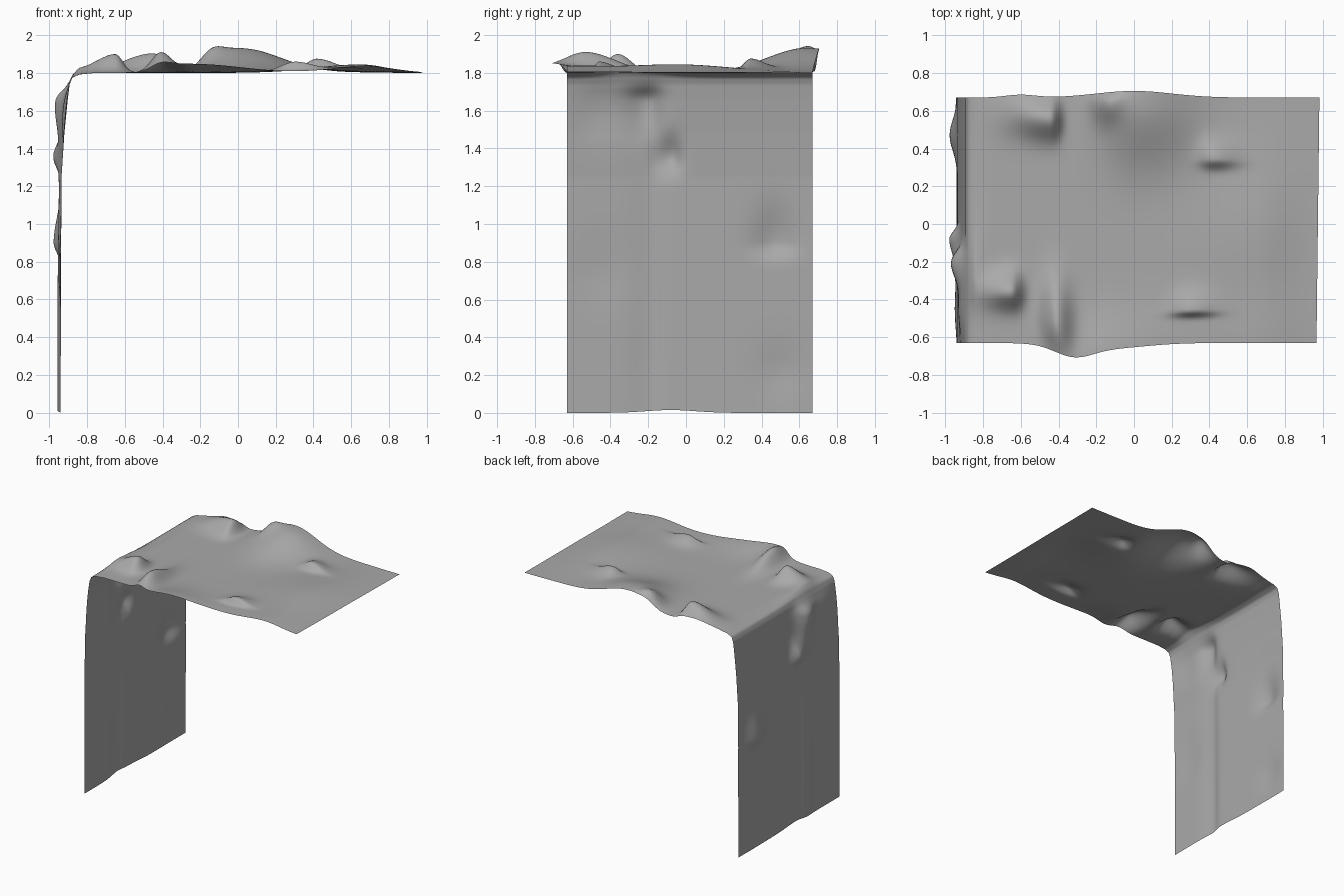
import bpy
import bmesh
from math import exp
from mathutils import Vector

cube = bpy.data.objects.get("Cube")
if cube:
    bpy.data.objects.remove(cube)

FRONT, BACK, ROWS, STEP = -0.63, 0.67, 100, 0.014

# Cross-section from the foot of the wall, over the bend, to the free edge
PROFILE = [(-0.94, 0), (-0.938, 0.7), (-0.935, 1.25), (-0.92, 1.48),
           (-0.902, 1.66), (-0.892, 1.74), (-0.878, 1.775), (-0.84, 1.792),
           (-0.76, 1.8), (0.975, 1.8)]

# Swellings: centre, height, then the spread on the low and high side of each axis
SHEET_BUMPS = [
    # back hill with its sharp crest
    (0.02, 0.6, 0.13, 0.14, 0.21, 0.19, 0.3),
    (-0.14, 0.62, 0.065, 0.055, 0.06, 0.07, 0.04),
    # back corner knoll, steep on the inner side
    (-0.44, 0.55, 0.1, 0.14, 0.035, 0.07, 0.07),
    (-0.6, 0.66, 0.03, 0.1, 0.1, 0.08, 0.1),
    # small knoll near the free edge
    (0.42, 0.34, 0.055, 0.05, 0.09, 0.03, 0.07),
    # front corner knoll and the ridge beside it
    (-0.65, -0.36, 0.1, 0.1, 0.04, 0.06, 0.07),
    (-0.41, -0.48, 0.1, 0.05, 0.055, 0.1, 0.14),
    (-0.25, -0.66, 0.05, 0.13, 0.27, 0.1, 0.14),
    # front lip with a steep face
    (0.3, -0.46, 0.05, 0.07, 0.09, 0.018, 0.07),
    # broad gentle swells
    (0.68, -0.64, 0.03, 0.16, 0.16, 0.2, 0.2),
    (0.65, -0.05, 0.045, 0.25, 0.14, 0.3, 0.3),
    (-0.86, -0.25, 0.025, 0.1, 0.06, 0.15, 0.15),
]
WALL_BUMPS = [
    (0.47, 0.9, 0.04, 0.08, 0.08, 0.05, 0.13),
    (-0.08, 1.36, 0.05, 0.06, 0.04, 0.06, 0.07),
    (-0.21, 1.65, 0.055, 0.08, 0.06, 0.13, 0.05),
    (-0.45, 1.6, 0.02, 0.1, 0.1, 0.1, 0.1),
    (-0.45, 0.75, 0.012, 0.1, 0.1, 0.12, 0.15),
    (0.5, 0.22, 0.015, 0.09, 0.09, 0.1, 0.1),
    (-0.18, 0.3, 0.018, 0.08, 0.04, 0.6, 1.2),
]
# Outward bulge along the long edges: position, amount, spread
FRONT_FLARE = [(-0.32, 0.055, 0.1), (-0.15, 0.03, 0.2)]
BACK_FLARE = [(0.0, 0.035, 0.2), (-0.6, 0.015, 0.08)]


def bell(d, low, high):
    return exp(-0.5 * (d / (low if d < 0 else high)) ** 2)


def swell(bumps, u, v):
    return sum(h * bell(u - cu, a, b) * bell(v - cv, c, d)
               for cu, cv, h, a, b, c, d in bumps)


def flare(bumps, x):
    return sum(h * bell(x - c, s, s) for c, h, s in bumps)


def ramp(a, b, t):
    t = min(max((t - a) / (b - a), 0), 1)
    return t * t * (3 - 2 * t)


def resample(points):
    out = [Vector(points[0])]
    for a, b in zip(points, points[1:]):
        a, b = Vector(a), Vector(b)
        n = max(1, round((b - a).length / STEP))
        out += [a.lerp(b, (i + 1) / n) for i in range(n)]
    return out


def surface_point(x, z, t):
    y = FRONT + (BACK - FRONT) * t
    on_sheet = ramp(-0.91, -0.84, x)
    on_wall = 1 - ramp(1.68, 1.8, z)
    # swellings push up from the sheet and outward from the wall
    up = swell(SHEET_BUMPS, x, y) * on_sheet
    out = swell(WALL_BUMPS, y, z) * on_wall
    foot = 0.015 * bell(y + 0.08, 0.13, 0.13) * (1 - ramp(0, 0.3, z))
    # wavy long edges and a slightly bowed free edge
    shift = on_sheet * (flare(BACK_FLARE, x) * ramp(0.6, 1, t)
                        - flare(FRONT_FLARE, x) * ramp(0.4, 0, t) if t > 0.4
                        else -flare(FRONT_FLARE, x) * (1 - ramp(0, 0.4, t)))
    bow = 0.012 * (y - 0.05) * ramp(0.5, 1, x)
    return (x - out + bow, y + shift, z + up + foot)


# Cliff: one continuous draped sheet
bm = bmesh.new()
grid = [[bm.verts.new(surface_point(p.x, p.y, j / ROWS)) for j in range(ROWS + 1)]
        for p in resample(PROFILE)]
for left, right in zip(grid, grid[1:]):
    for j in range(ROWS):
        bm.faces.new((left[j], right[j], right[j + 1], left[j + 1]))
mesh = bpy.data.meshes.new("cliff_sheet")
bm.to_mesh(mesh)
bm.free()

cliff = bpy.data.objects.new("cliff_sheet", mesh)
bpy.context.collection.objects.link(cliff)

# Plain stone grey
stone = bpy.data.materials.new("stone_grey")
stone.use_nodes = True
color = (0.4, 0.4, 0.4, 1)
stone.diffuse_color = color
stone.node_tree.nodes["Principled BSDF"].inputs["Base Color"].default_value = color
mesh.materials.append(stone)

bpy.context.view_layer.objects.active = cliff
cliff.select_set(True)
bpy.ops.object.shade_smooth_by_angle(angle=1.0)
